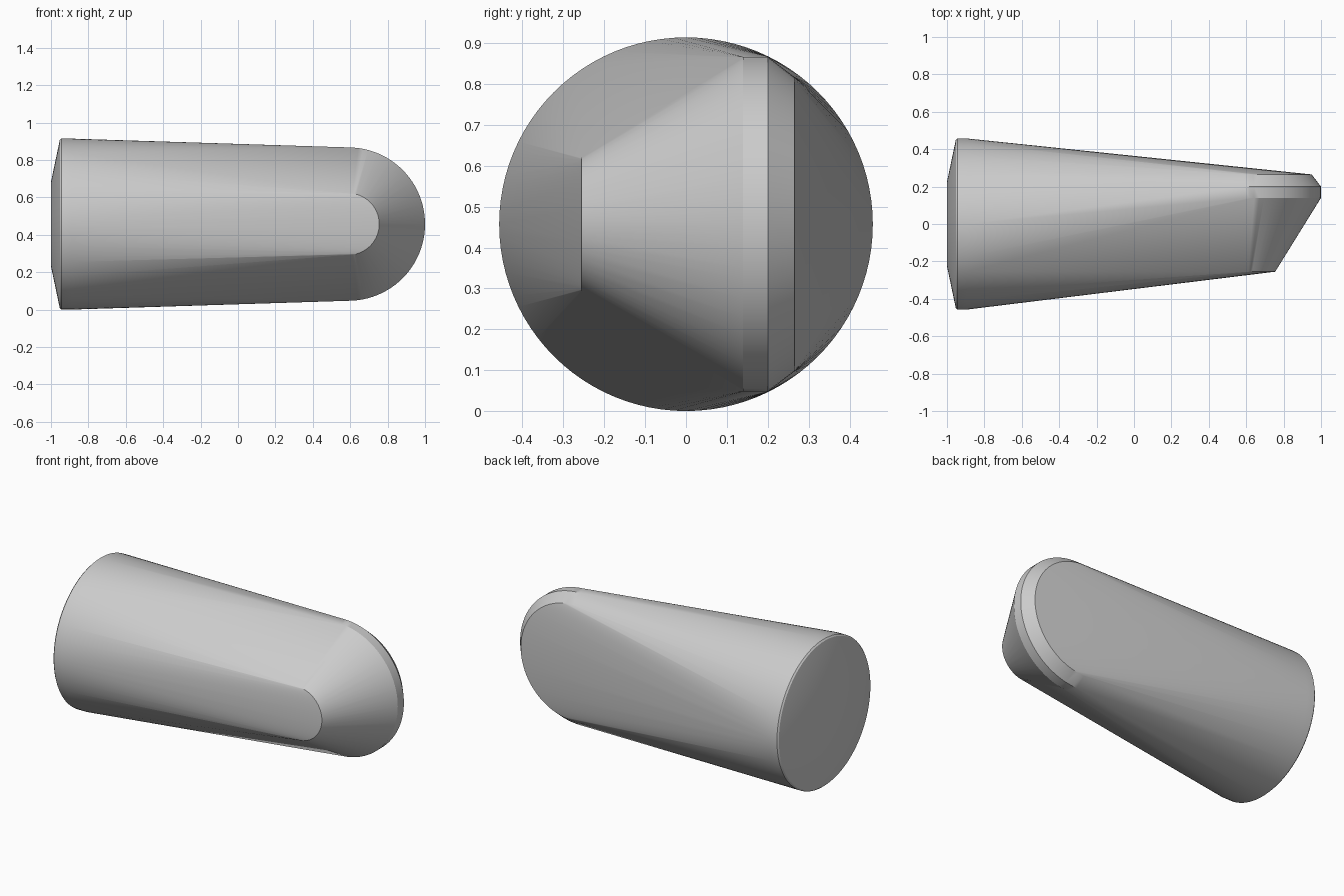
import bpy, bmesh, math

cube = bpy.data.objects.get("Cube")
if cube:
    bpy.data.objects.remove(cube, do_unlink=True)

AXIS_Z = 0.457   # height of the long axis
TIP_X = 0.59     # centre of the rounded tip
SEGMENTS = 96

grey = bpy.data.materials.new("plain grey")
grey.use_nodes = True
colour = (0.6, 0.6, 0.6, 1)
grey.diffuse_color = colour
grey.node_tree.nodes["Principled BSDF"].inputs["Base Color"].default_value = colour

bm = bmesh.new()


def base_ring(x, radius):
    """Full circle standing across the long axis."""
    for i in range(SEGMENTS):
        a = math.tau * i / SEGMENTS
        bm.verts.new((x, radius * math.cos(a), AXIS_Z + radius * math.sin(a)))


def tip_arc(y, radius):
    """Half circle lying in a plane of constant depth."""
    for i in range(SEGMENTS // 2 + 1):
        a = math.pi * (i / (SEGMENTS // 2) - 0.5)
        bm.verts.new((TIP_X + radius * math.cos(a), y, AXIS_Z + radius * math.sin(a)))


# Round butt with a shallow domed end
for x, radius in ((-1.0, 0.225), (-0.953, 0.449), (-0.945, 0.457), (-0.89, 0.457)):
    base_ring(x, radius)

# Flattened tip: small front edge, wide rim, bevelled back edge
for y, radius in ((-0.255, 0.165), (0.14, 0.41), (0.2, 0.41), (0.265, 0.36)):
    tip_arc(y, radius)

# Stretch one skin over all the sections
hull = bmesh.ops.convex_hull(bm, input=bm.verts[:])
unused = {v for v in hull["geom_interior"] + hull["geom_unused"]
          if isinstance(v, bmesh.types.BMVert)}
bmesh.ops.delete(bm, geom=list(unused), context='VERTS')
bmesh.ops.dissolve_limit(bm, angle_limit=math.radians(0.1),
                         verts=bm.verts[:], edges=bm.edges[:])
bmesh.ops.recalc_face_normals(bm, faces=bm.faces[:])

mesh = bpy.data.meshes.new("tapered_body")
bm.to_mesh(mesh)
bm.free()
mesh.materials.append(grey)
body = bpy.data.objects.new("tapered_body", mesh)
bpy.context.collection.objects.link(body)

# Smooth the curved skin, keep the creases
bpy.ops.object.select_all(action='DESELECT')
body.select_set(True)
bpy.context.view_layer.objects.active = body
bpy.ops.object.shade_smooth_by_angle(angle=math.radians(30))
